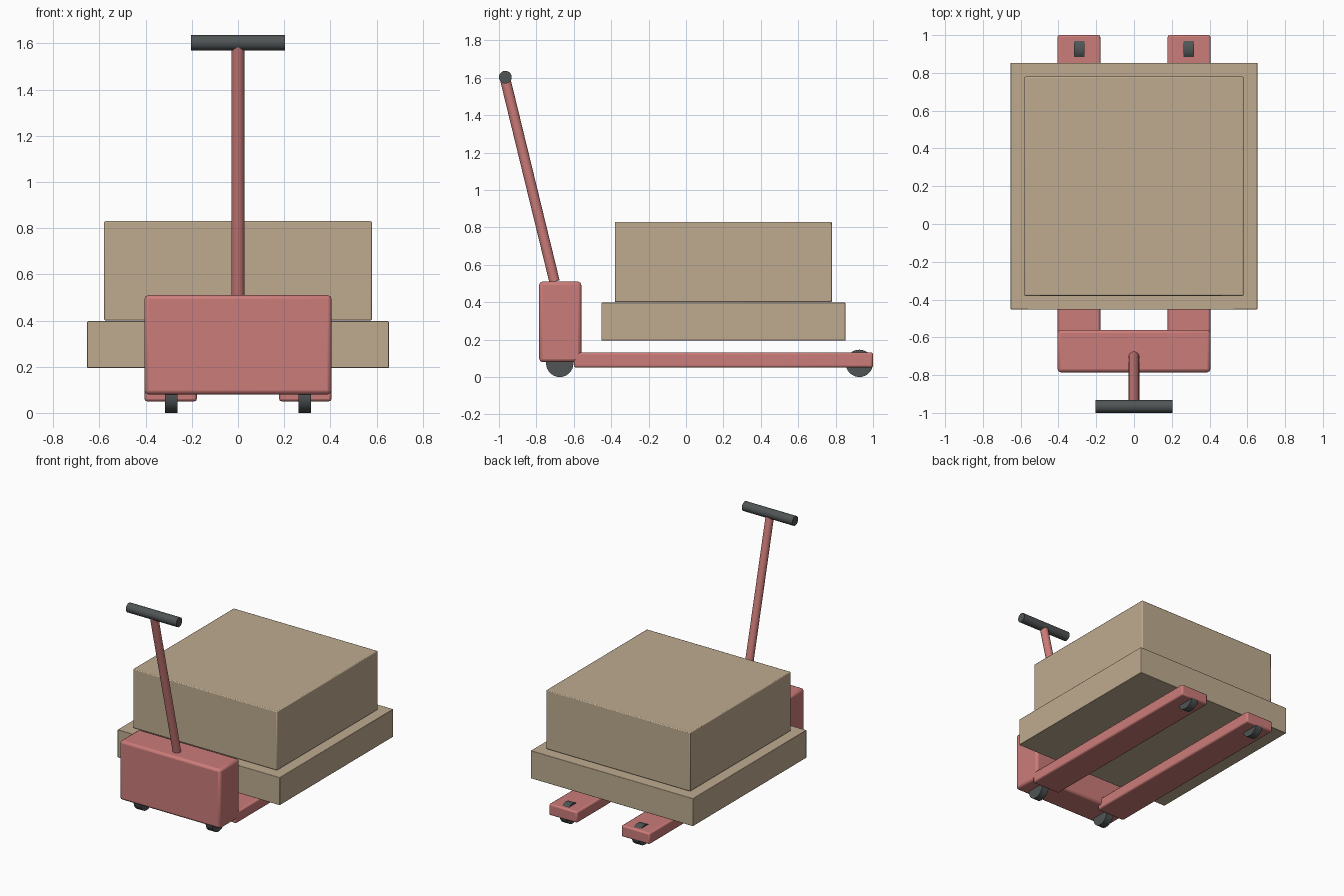
import bpy, math
from mathutils import Vector

if "Cube" in bpy.data.objects:
    bpy.data.objects.remove(bpy.data.objects["Cube"])


def material(name, rgb):
    m = bpy.data.materials.new(name)
    m.diffuse_color = (*rgb, 1)
    m.use_nodes = True
    m.node_tree.nodes["Principled BSDF"].inputs["Base Color"].default_value = m.diffuse_color
    return m


RED = material("red_paint", (0.60, 0.20, 0.19))
TAN = material("cardboard", (0.52, 0.41, 0.28))
DARK = material("dark_rubber", (0.08, 0.09, 0.09))


def finish(ob, name, mat, bevel):
    ob.name = name
    ob.data.materials.append(mat)
    if bevel:
        mod = ob.modifiers.new("bevel", "BEVEL")
        mod.width = bevel
        mod.segments = 2
    bpy.ops.object.shade_smooth_by_angle(angle=math.radians(35))
    return ob


def box(name, lo, hi, mat, bevel):
    lo, hi = Vector(lo), Vector(hi)
    bpy.ops.mesh.primitive_cube_add(size=1, location=(lo + hi) / 2)
    ob = bpy.context.object
    ob.scale = hi - lo
    bpy.ops.object.transform_apply(location=False, rotation=False, scale=True)
    return finish(ob, name, mat, bevel)


def rod(name, a, b, radius, mat, bevel=0, sides=32):
    a, b = Vector(a), Vector(b)
    bpy.ops.mesh.primitive_cylinder_add(
        vertices=sides, radius=radius, depth=(b - a).length, location=(a + b) / 2,
        rotation=(b - a).to_track_quat('Z', 'Y').to_euler())
    return finish(bpy.context.object, name, mat, bevel)


# Pump housing
box("housing", (-0.405, -0.785, 0.08), (0.405, -0.56, 0.51), RED, 0.017)

# Forks with a wheel near each end
for side, s in (("left", -1), ("right", 1)):
    x0, x1 = sorted((s * 0.178, s * 0.405))
    box(side + "_fork", (x0, -0.60, 0.05), (x1, 1.0, 0.132), RED, 0.011)
    for end, y in (("steer", -0.675), ("load", 0.927)):
        x = s * 0.29
        rod(f"{side}_{end}_wheel", (x - 0.027, y, 0.073), (x + 0.027, y, 0.073),
            0.073, DARK)

# Tilted handle and crossbar grip
rod("handle_shaft", (0, -0.703, 0.51), (0, -0.966, 1.59), 0.028, RED)
rod("handle_grip", (-0.203, -0.966, 1.603), (0.203, -0.966, 1.603), 0.034, DARK)

# Load
box("pallet", (-0.653, -0.453, 0.195), (0.653, 0.853, 0.397), TAN, 0.003)
box("cargo_box", (-0.58, -0.38, 0.40), (0.58, 0.78, 0.83), TAN, 0.006)
